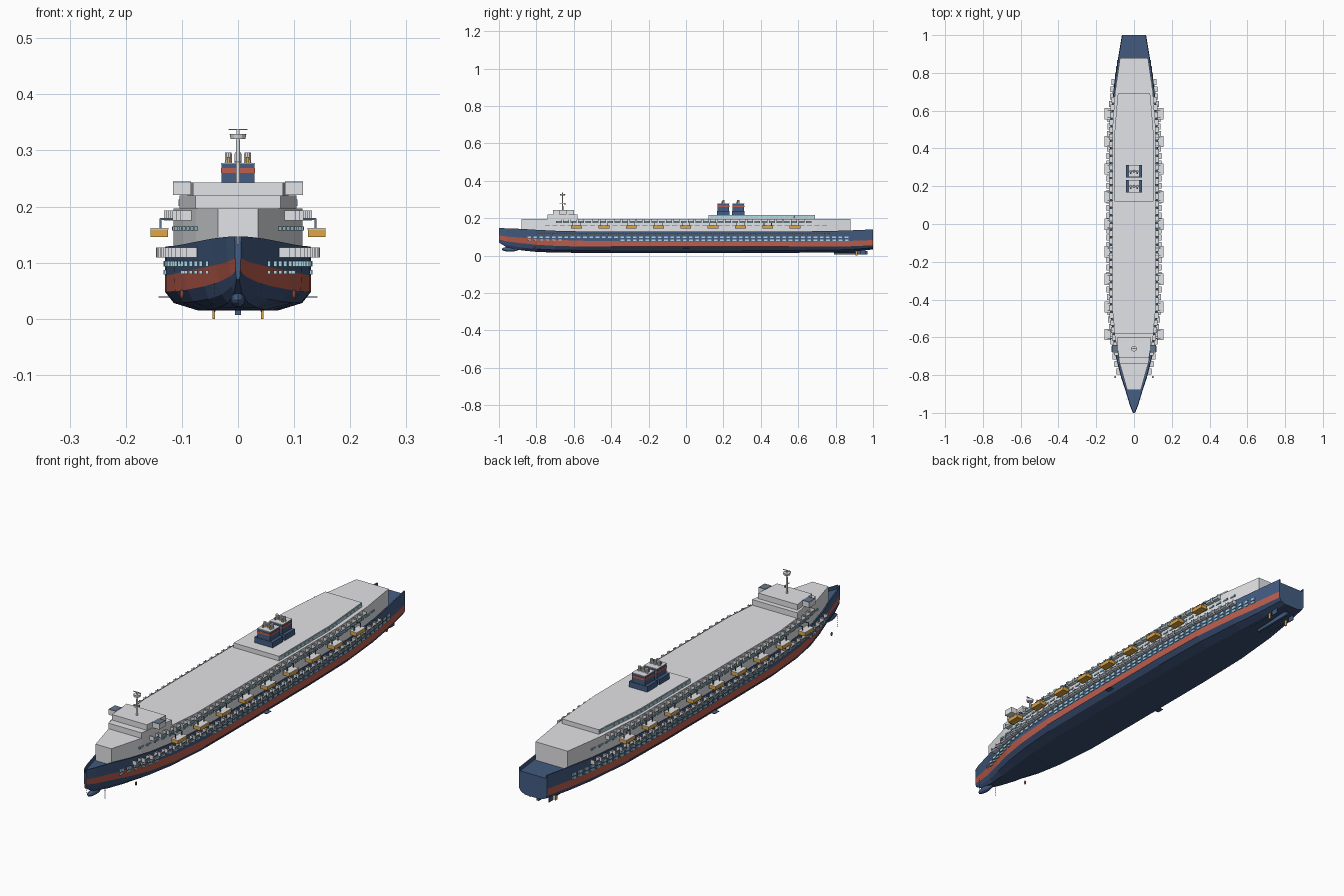
import bpy, bmesh, math
from mathutils import Matrix

if "Cube" in bpy.data.objects:
    bpy.data.objects.remove(bpy.data.objects["Cube"])


def mat(name, r, g, b):
    m = bpy.data.materials.new(name)
    m.diffuse_color = tuple((c / 255) ** 2.2 for c in (r, g, b)) + (1,)
    m.use_nodes = True
    m.node_tree.nodes["Principled BSDF"].inputs["Base Color"].default_value = m.diffuse_color
    return m


NAVY = mat("navy", 69, 93, 129)
DARK = mat("hull bottom navy", 60, 79, 113)
RED = mat("brick red", 188, 94, 78)
GREY = mat("light grey", 232, 233, 237)
GLASS = mat("pale glass", 172, 220, 234)
RAIL = mat("teal rail glass", 130, 175, 190)
STEEL = mat("blue grey", 100, 118, 138)
GOLD = mat("amber", 220, 164, 72)


def finish(name, bm, *mats):
    bmesh.ops.recalc_face_normals(bm, faces=bm.faces)
    me = bpy.data.meshes.new(name)
    bm.to_mesh(me)
    bm.free()
    for m in mats:
        me.materials.append(m)
    ob = bpy.data.objects.new(name, me)
    bpy.context.collection.objects.link(ob)
    return ob


def box(bm, c, s, rot=0, mi=0):
    M = Matrix.Translation(c) @ Matrix.Rotation(rot, 4, 'Z') @ Matrix.Diagonal((*s, 1))
    r = bmesh.ops.create_cube(bm, size=1, matrix=M)
    for f in {f for v in r['verts'] for f in v.link_faces}:
        f.material_index = mi


def cone(bm, c, r1, r2, h, n=12, axis='Z', mi=0):
    R = Matrix.Rotation(math.radians(-90), 4, 'X') if axis == 'Y' else Matrix()
    r = bmesh.ops.create_cone(bm, cap_ends=True, segments=n, radius1=r1, radius2=r2, depth=h,
                              matrix=Matrix.Translation(c) @ R)
    for f in {f for v in r['verts'] for f in v.link_faces}:
        f.material_index = mi


def boxes(name, m, items):
    bm = bmesh.new()
    for c, s in items:
        box(bm, c, s)
    return finish(name, bm, m)


def prism(name, m, outline, z0, z1):
    """Extrude a symmetric plan given as (y, half width)."""
    bm = bmesh.new()
    pts = [(w, y) for y, w in outline] + [(-w, y) for y, w in reversed(outline)]
    f = bm.faces.new([bm.verts.new((x, y, z0)) for x, y in pts])
    up = bmesh.ops.extrude_face_region(bm, geom=[f])['geom']
    bmesh.ops.translate(bm, verts=[v for v in up if isinstance(v, bmesh.types.BMVert)], vec=(0, 0, z1 - z0))
    return finish(name, bm, m)


def width(outline, y):
    for (y0, w0), (y1, w1) in zip(outline, outline[1:]):
        if y <= y1:
            return w0 + (w1 - w0) * (y - y0) / (y1 - y0), -math.atan2(w1 - w0, y1 - y0)
    return outline[-1][1], 0


# Hull stations: y, deck width, waterline width, keel z, band bottom, band top, deck z
HULL = [(-1, .006, .004, .07, .086, .108, .147), (-.96, .022, .013, .045, .076, .102, .146),
        (-.88, .046, .033, .028, .066, .096, .143), (-.8, .072, .06, .02, .058, .09, .138),
        (-.7, .097, .09, .016, .052, .085, .133), (-.58, .115, .112, .015, .049, .08, .13),
        (-.4, .128, .128, .015, .048, .077, .129), (-.2, .13, .13, .015, .048, .076, .128),
        (.3, .13, .13, .015, .048, .076, .128), (.55, .124, .124, .015, .048, .076, .129),
        (.75, .104, .104, .016, .049, .077, .131), (.88, .084, .084, .021, .05, .079, .135),
        (1, .064, .064, .033, .055, .083, .14)]
DECK = [(s[0], s[1]) for s in HULL]
BELT = [(s[0], .7 * s[1] + .3 * s[2]) for s in HULL]
bm = bmesh.new()
rings = []
for y, wd, ww, zb, r0, r1, zd in HULL:
    wi = max(wd - .005, .001)
    half = [(.55 * ww, zb), (.88 * ww, zb + .4 * (r0 - zb)), (ww, r0), (.5 * ww + .5 * wd, r1),
            (wd, zd), (wi, zd), (wi, zd - .014)]
    rings.append([bm.verts.new((x, y, z)) for x, z in half + [(-x, z) for x, z in reversed(half)]])
colour = [1, 1, 2, 0, 0, 0, 0, 0, 0, 0, 2, 1, 1, 1]
for a, b in zip(rings, rings[1:]):
    for i in range(14):
        j = (i + 1) % 14
        bm.faces.new((a[i], a[j], b[j], b[i])).material_index = colour[i]
for r in (rings[0], rings[-1]):
    bm.faces.new(r)
finish("hull", bm, NAVY, DARK, RED)

# Bow bulb
bm = bmesh.new()
bmesh.ops.create_uvsphere(bm, u_segments=12, v_segments=8, radius=1,
                          matrix=Matrix.Translation((0, -.94, .034)) @ Matrix.Diagonal((.013, .045, .013, 1)))
finish("bow_bulb", bm, NAVY)

# Superstructure tiers
BLOCK = [(-.88, .036), (-.74, .075), (-.6, .1), (-.45, .115), (.5, .115), (.7, .1), (.88, .074)]
prism("main_block", GREY, BLOCK, .11, .197)
AFT = [(.12, .104), (.45, .104), (.69, .084)]
prism("aft_tier", GREY, AFT, .197, .216)
prism("bridge_lower", GREY, [(-.74, .076), (-.58, .104)], .197, .22)
prism("bridge_upper", GREY, [(-.71, .08), (-.6, .09)], .22, .243)
boxes("bridge_wing", GREY, [((s * .1, -.66, .232), (.032, .04, .022)) for s in (-1, 1)])
boxes("bridge_wing_roof", STEEL, [((s * .1, -.66, .2435), (.032, .04, .002)) for s in (-1, 1)])


# Window rows: plates following a side outline
def windows(name, outline, rows, m, turn=0, thick=.006):
    bm = bmesh.new()
    for z, h, y0, y1, step, fill in rows:
        for k in range(int((y1 - y0) / step + .01) + 1):
            y = y0 + k * step
            w, a = width(outline, y)
            for s in (-1, 1):
                box(bm, (s * w, y, z), (thick, step * fill, h), s * a * turn)
    return finish(name, bm, m)


windows("hull_windows", BELT, [(.098, .01, -.84, .86, .0333, .6), (.083, .008, -.34, .86, .0333, .6),
                               (.083, .007, -.84, -.66, .0333, .5)], GLASS)
windows("block_windows", BLOCK, [(.161, .007, -.74, .74, .04, .7)], RAIL)
windows("aft_tier_windows", AFT, [(.207, .011, .14, .67, .0265, .9)], GLASS, 1, .004)


# Balcony rows stepping along the side: floor, partitions and rail
def balconies(name, outline, z, depth, y0, y1, step, rail):
    bm = bmesh.new()
    for k in range(int((y1 - y0) / step + .01) + 1):
        y = y0 + k * step
        w = width(outline, y)[0]
        L = step * .75
        for s in (-1, 1):
            x = s * (w + depth / 2 - .002)
            box(bm, (x, y, z + .0015), (depth + .004, L, .003))
            for e in (-1, 1):
                box(bm, (x, y + e * L / 2, z + .009), (depth + .004, .002, .018))
            box(bm, (s * (w + depth - .001), y, z + .007), (.0015, L, .008), 0, 1)
    return finish(name, bm, GREY, rail)


balconies("lower_balconies", DECK, .109, .016, -.78, .79, .0393, STEEL)
balconies("upper_balconies", BLOCK, .175, .017, -.68, .69, .0393, RAIL)

# Lifeboats with canopy and davits
bm = bmesh.new()
for k in range(9):
    y = -.585 + k * .146
    for s in (-1, 1):
        box(bm, (s * .14, y, .1525), (.031, .058, .014), 0, 0)
        box(bm, (s * .14, y, .1605), (.032, .06, .002), 0, 1)
        for d in (-.02, .02):
            box(bm, (s * .138, y + d, .17), (.003, .003, .018), 0, 2)
            box(bm, (s * .125, y + d, .178), (.028, .003, .003), 0, 2)
finish("lifeboats", bm, GOLD, GREY, STEEL)

# Funnels: plinth, banded casing, cap, pipes and amber lamps
bm = bmesh.new()
for y in (.2, .28):
    box(bm, (0, y, .227), (.084, .066, .024), 0, 0)
    box(bm, (0, y, .247), (.058, .062, .026), 0, 0)
    box(bm, (0, y, .264), (.06, .064, .009), 0, 1)
    box(bm, (0, y, .272), (.058, .062, .008), 0, 0)
    box(bm, (0, y, .277), (.06, .064, .002), 0, 2)
    for x in (-.017, 0, .017):
        cone(bm, (x, y, .287), .007, .006, .019, 10, mi=2)
    for x in (-.017, .017):
        box(bm, (x, y - .012, .283), (.006, .004, .011), 0, 3)
finish("funnels", bm, NAVY, RED, GREY, GOLD)

# Radar mast with lamp
bm = bmesh.new()
cone(bm, (0, -.66, .285), .004, .003, .09)
cone(bm, (0, -.66, .325), .013, .015, .009)
cone(bm, (0, -.66, .333), .003, .003, .01)
box(bm, (0, -.66, .3375), (.034, .004, .002))
box(bm, (0, -.66, .28), (.002, .03, .002))
box(bm, (0, -.648, .275), (.005, .005, .007), 0, 1)
finish("mast", bm, GREY, GOLD)

# Stern gear: skeg, shafts, propellers and rudders
boxes("skeg", NAVY, [((0, .88, .016), (.01, .18, .018))])
bm = bmesh.new()
for s in (-1, 1):
    cone(bm, (s * .043, .85, .018), .003, .003, .12, 8, 'Y', 0)
    cone(bm, (s * .043, .914, .014), .003, .001, .014, 8, 'Y', 1)
    box(bm, (s * .043, .912, .013), (.004, .012, .026), 0, 1)
    box(bm, (s * .043, .945, .022), (.003, .03, .03), 0, 0)
finish("propulsion", bm, NAVY, GOLD)

# Stabiliser fins, anchors and chains
boxes("stabiliser_fins", NAVY, [((s * .132, 0, .039), (.02, .03, .002)) for s in (-1, 1)])
boxes("anchor_chains", STEEL, [((s * .042, -.93, .014 + k * .008), (.002, .002, .004))
                               for s in (-1, 1) for k in range(7)])
bm = bmesh.new()
for s in (-1, 1):
    bmesh.ops.create_uvsphere(bm, u_segments=8, v_segments=6, radius=1,
                              matrix=Matrix.Translation((s * .1, -.81, .044)) @ Matrix.Diagonal((.004, .005, .009, 1)))
finish("anchors", bm, RED)
